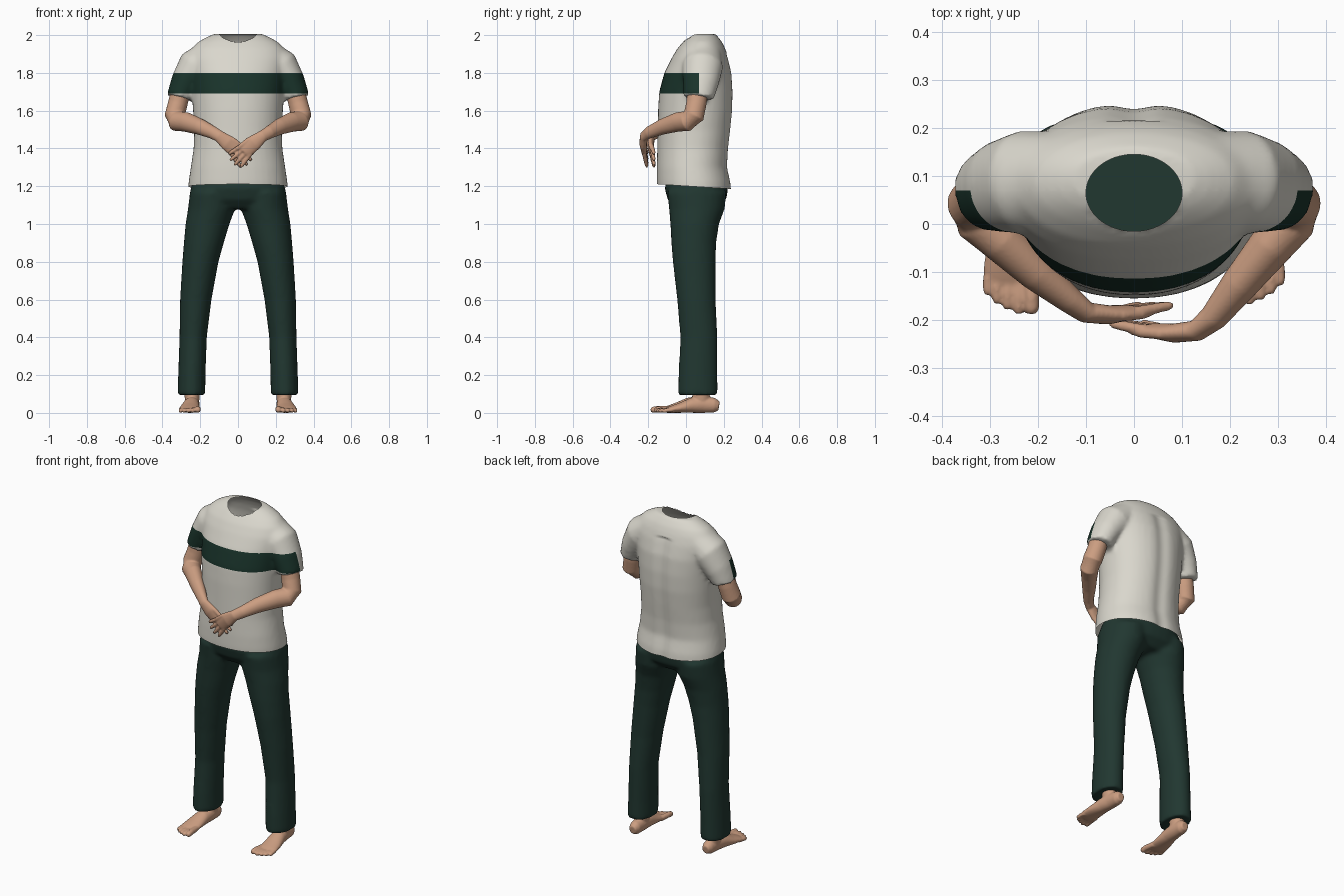
import bpy, bmesh, math
from mathutils import Vector

if "Cube" in bpy.data.objects:
    bpy.data.objects.remove(bpy.data.objects["Cube"])


def material(name, rgb):
    m = bpy.data.materials.new(name)
    m.diffuse_color = (*rgb, 1)
    m.use_nodes = True
    m.node_tree.nodes["Principled BSDF"].inputs["Base Color"].default_value = m.diffuse_color
    return m


CLOTH = material("off_white_cloth", (0.70, 0.68, 0.61))
STRIPE = material("dark_green_stripe", (0.010, 0.034, 0.024))
TROUSER = material("dark_green_trousers", (0.015, 0.038, 0.030))
SKIN = material("skin", (0.60, 0.34, 0.22))


def loft(bm, pts, ref=(0, 1, 0), flat=False, n=24, power=2.0):
    """Closed tube through (x, y, z, half width, half depth) stations."""
    ref = Vector(ref)
    ctr = [Vector(p[:3]) for p in pts]
    rings = []
    for i, p in enumerate(pts):
        t = ctr[min(i + 1, len(pts) - 1)] - ctr[max(i - 1, 0)]
        t = Vector((0, 0, 1)) if flat else t.normalized()
        side = t.cross(ref).normalized()
        up = side.cross(t)
        ring = []
        for k in range(n):
            c, s = math.cos(math.tau * k / n), math.sin(math.tau * k / n)
            c = math.copysign(abs(c) ** (2 / power), c)
            s = math.copysign(abs(s) ** (2 / power), s)
            ring.append(bm.verts.new(ctr[i] + side * c * p[3] + up * s * p[4]))
        rings.append(ring)
    faces = [bm.faces.new(rings[0]), bm.faces.new(rings[-1][::-1])]
    for a, b in zip(rings, rings[1:]):
        for k in range(n):
            j = (k + 1) % n
            faces.append(bm.faces.new((a[j], a[k], b[k], b[j])))
    bmesh.ops.recalc_face_normals(bm, faces=faces)


def fuse(name, bm, voxel, smooth, mats):
    """Merge overlapping tubes into one smooth skin."""
    me = bpy.data.meshes.new(name)
    bm.to_mesh(me)
    bm.free()
    ob = bpy.data.objects.new(name, me)
    bpy.context.collection.objects.link(ob)
    bpy.context.view_layer.objects.active = ob
    ob.select_set(True)
    r = ob.modifiers.new("fuse", 'REMESH')
    r.mode, r.voxel_size = 'VOXEL', voxel
    s = ob.modifiers.new("soften", 'SMOOTH')
    s.factor, s.iterations = 0.5, smooth
    for m in ("fuse", "soften"):
        bpy.ops.object.modifier_apply(modifier=m)
    ob.select_set(False)
    ob.data.materials.clear()
    for m in mats:
        ob.data.materials.append(m)
    for p in ob.data.polygons:
        p.use_smooth = True
        p.material_index = 0
    return ob


# Shirt: torso and two sleeves; stations give z, front y, back y, half width
bm = bmesh.new()
torso = [(1.16, -.15, .245, .265), (1.22, -.155, .24, .262), (1.30, -.155, .222, .25),
         (1.40, -.152, .228, .235), (1.50, -.15, .24, .232), (1.60, -.148, .25, .238),
         (1.70, -.142, .252, .245), (1.80, -.115, .245, .255), (1.88, -.075, .225, .262),
         (1.93, -.045, .207, .245), (1.965, -.015, .19, .21), (1.99, .01, .17, .165),
         (2.007, .035, .155, .125)]
loft(bm, [(0, (f + b) / 2, z, w, (b - f) / 2) for z, f, b, w in torso],
     flat=True, n=40, power=2.15)
for s in (-1, 1):
    loft(bm, [(s * .15, .09, 1.885, .09, .10), (s * .225, .087, 1.83, .10, .108),
              (s * .277, .078, 1.75, .08, .096), (s * .303, .07, 1.69, .07, .084),
              (s * .308, .068, 1.668, .07, .082)])
shirt = fuse("shirt", bm, .012, 6, [CLOTH, STRIPE])

bm = bmesh.new()
bm.from_mesh(shirt.data)


def cut(co, no, clear=False):
    bmesh.ops.bisect_plane(bm, geom=bm.verts[:] + bm.edges[:] + bm.faces[:],
                           plane_co=co, plane_no=no, clear_inner=clear)


# Open hem, furrow down the back, open neck
cut((0, .045, 1.198), (0, .064, 1), True)
for v in bm.verts:
    if v.co.y > .12 and v.co.z < 1.9:
        v.co.y -= .012 * math.exp(-(v.co.x / .04) ** 2)


def neck(co):
    return math.hypot(co.x / .10, (co.y - .065) / .08)


hole = [f for f in bm.faces
        if f.calc_center_median().z > 1.85 and neck(f.calc_center_median()) < 1]
bmesh.ops.delete(bm, geom=hole, context='FACES')
for v in bm.verts:
    if v.is_boundary and v.co.z > 1.8:
        k = neck(v.co)
        v.co.x /= k
        v.co.y = .065 + (v.co.y - .065) / k

# Chest and sleeve stripe on the front half
cut((0, 0, 1.69), (0, 0, 1))
cut((0, 0, 1.80), (0, 0, 1))
cut((0, .07, 0), (0, 1, 0))
for f in bm.faces:
    c = f.calc_center_median()
    f.material_index = int(1.69 < c.z < 1.80 and c.y < .07)
    f.smooth = True
bm.to_mesh(shirt.data)
bm.free()

# Trousers: hips and two legs
bm = bmesh.new()
loft(bm, [(0, .055, 1.235, .235, .155), (0, .055, 1.19, .25, .168),
          (0, .058, 1.13, .255, .155), (0, .055, 1.08, .21, .11)],
     flat=True, n=36, power=2.2)
leg = [(1.17, .02, .255, -.10, .215), (1.08, .015, .265, -.09, .205),
       (1.0, .045, .278, -.083, .175), (.90, .075, .287, -.078, .16),
       (.80, .103, .295, -.07, .157), (.60, .14, .307, -.047, .157),
       (.40, .165, .310, -.03, .167), (.20, .172, .317, -.04, .167), (.095, .173, .320, -.042, .168)]
for s in (-1, 1):
    loft(bm, [(s * (i + o) / 2, (f + b) / 2, z, (o - i) / 2, (b - f) / 2)
              for z, i, o, f, b in leg], flat=True)
fuse("trousers", bm, .012, 5, [TROUSER])


# Arms with folded hands
def arm(name, s, dx, dy):
    bm = bmesh.new()

    def P(x, y, z, a, b, k=1.0):
        return (s * (x + dx * k), y + dy * k, z, a, b)

    loft(bm, [P(.295, .065, 1.74, .05, .055, 0), P(.318, .055, 1.64, .052, .054, 0),
              P(.335, .042, 1.575, .054, .056, 0), P(.325, .005, 1.545, .056, .052, .1),
              P(.285, -.045, 1.54, .052, .046, .3), P(.22, -.125, 1.515, .043, .038, .6),
              P(.165, -.195, 1.485, .034, .028), P(.13, -.222, 1.465, .031, .022),
              P(.085, -.227, 1.43, .042, .020), P(.045, -.222, 1.395, .042, .016),
              P(.03, -.221, 1.38, .036, .013)])
    # Fingers fan out from the knuckles
    for i, length in enumerate((.085, .10, .10, .085)):
        o = (i - 1.5) * .021
        kx, kz = .045 + o * .68, 1.395 - o * .73
        a = math.radians(223 + (i - 1.5) * 7)
        ux, uz = math.cos(a), math.sin(a)
        loft(bm, [P(kx + ux * t * length, -.221 + .014 * t, kz + uz * t * length, r, r)
                  for t, r in ((0, .012), (.5, .0115), (.9, .010), (1.04, .006))], n=12)
    # Thumb
    loft(bm, [P(.105, -.224, 1.455, .015, .015), P(.055, -.228, 1.445, .014, .013),
              P(.015, -.226, 1.415, .012, .011), P(-.005, -.224, 1.395, .007, .007)], n=12)
    fuse(name, bm, .005, 3, [SKIN])


arm("right_arm", 1, 0, 0)
arm("left_arm", -1, -.03, .038)


# Bare feet with toes
def foot(name, s, dy):
    bm = bmesh.new()
    loft(bm, [(s * .24, .155 + dy, .036, .022, .024), (s * .24, .13 + dy, .04, .034, .039),
              (s * .242, .07 + dy, .045, .039, .045), (s * .248, .01 + dy, .04, .044, .04),
              (s * .255, -.05 + dy, .027, .052, .027), (s * .259, -.10 + dy, .018, .055, .018),
              (s * .26, -.125 + dy, .014, .05, .012)], ref=(0, 0, 1))
    loft(bm, [(s * .243, .075, .15, .04, .045), (s * .243, .08, .09, .04, .046),
              (s * .243, .08, .045, .036, .045)], flat=True)
    for x, tip, r in ((.213, -.187, .0165), (.240, -.187, .0125), (.263, -.178, .012),
                      (.285, -.165, .0115), (.304, -.148, .011)):
        loft(bm, [(s * (x * .85 + .039), -.09 + dy, r + .002, r, r),
                  (s * x, tip + .035 + dy, r + .004, r, r), (s * x, tip + .012 + dy, r, r, r),
                  (s * x, tip + dy, r, r * .6, r * .6)], ref=(0, 0, 1), n=12)
    fuse(name, bm, .005, 3, [SKIN])


foot("right_foot", 1, .02)
foot("left_foot", -1, 0)
